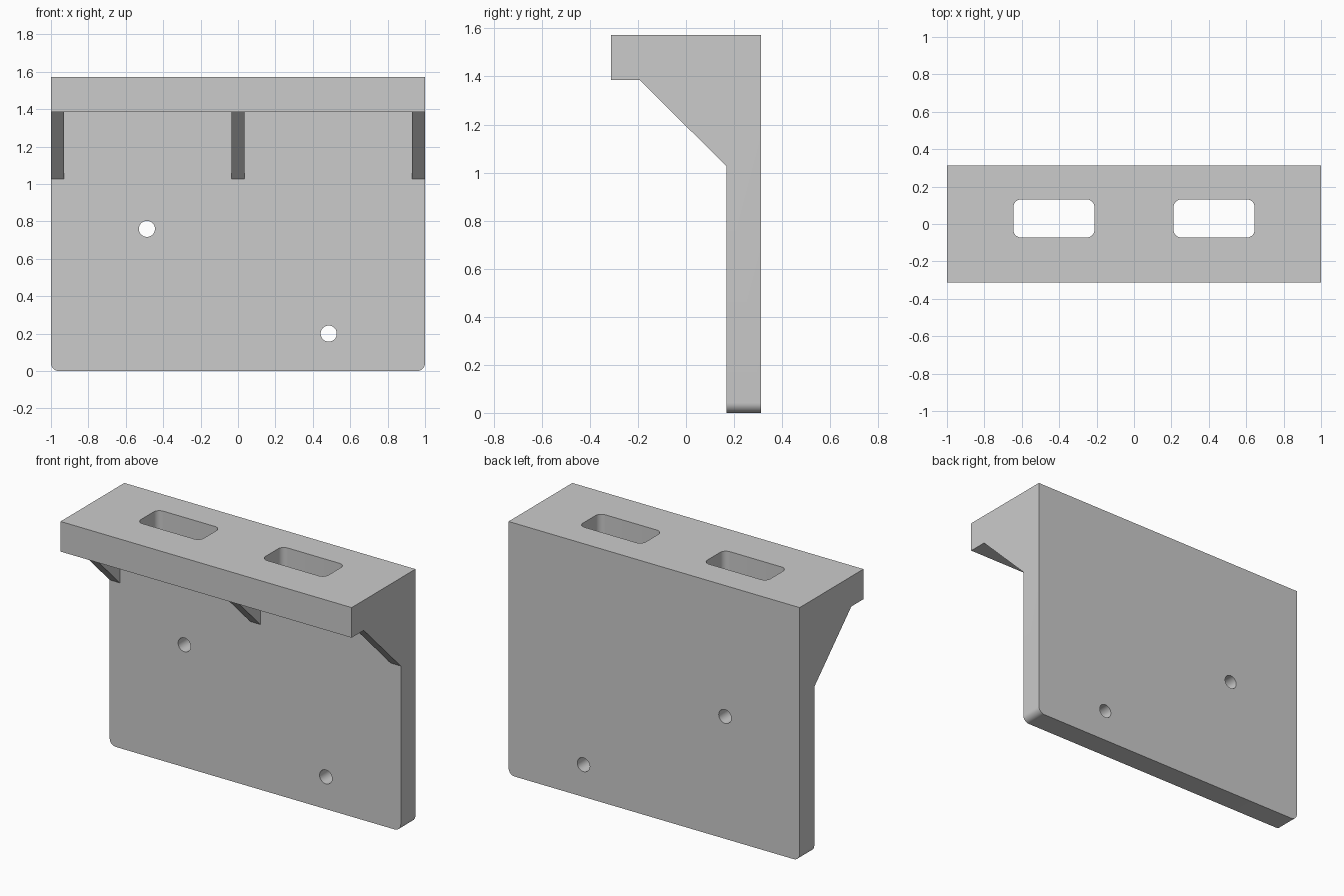
import bpy, bmesh, math

if "Cube" in bpy.data.objects:
    bpy.data.objects.remove(bpy.data.objects["Cube"])

W, D, H = 1.0, 0.313, 1.573          # half width, half depth, height
PLATE_Y, SLAB_Z = 0.169, 1.386       # plate front face, slab underside
RIB_Y, RIB_Z, RIB_W = -0.194, 1.026, 0.07


def side_prism(name, profile, x0, x1):
    """Extrude a (y, z) profile along x."""
    bm = bmesh.new()
    face = bm.faces.new([bm.verts.new((x0, y, z)) for y, z in profile])
    ext = bmesh.ops.extrude_face_region(bm, geom=[face])
    moved = [v for v in ext["geom"] if isinstance(v, bmesh.types.BMVert)]
    bmesh.ops.translate(bm, vec=(x1 - x0, 0, 0), verts=moved)
    bmesh.ops.recalc_face_normals(bm, faces=bm.faces)
    return link(name, bm)


def link(name, bm):
    mesh = bpy.data.meshes.new(name)
    bm.to_mesh(mesh)
    bm.free()
    obj = bpy.data.objects.new(name, mesh)
    bpy.context.collection.objects.link(obj)
    return obj


def round_edges(obj, axis, radius, max_z=9):
    """Round the edges that run along one axis at or below max_z."""
    bm = bmesh.new()
    bm.from_mesh(obj.data)
    edges = []
    for e in bm.edges:
        d = (e.verts[1].co - e.verts[0].co).normalized()
        if abs(d[axis]) > 0.99 and max(v.co.z for v in e.verts) < max_z:
            edges.append(e)
    bmesh.ops.bevel(bm, geom=edges, offset=radius, segments=8, profile=0.5, affect='EDGES')
    bm.to_mesh(obj.data)
    bm.free()


def cut(obj, cutter):
    """Subtract the cutter and discard it."""
    cutter.hide_render = True
    mod = obj.modifiers.new("cut", 'BOOLEAN')
    mod.operation, mod.solver, mod.object = 'DIFFERENCE', 'EXACT', cutter
    bpy.context.view_layer.objects.active = obj
    bpy.ops.object.modifier_apply(modifier=mod.name)
    bpy.data.objects.remove(cutter)


# Bracket body: plate, top slab and full-width gusset in one side profile
body = side_prism("shelf_bracket", [(D, 0), (D, H), (-D, H), (-D, SLAB_Z),
                                    (RIB_Y, SLAB_Z), (PLATE_Y, RIB_Z), (PLATE_Y, 0)], -W, W)
round_edges(body, 1, 0.042, 0.01)

for s in (-1, 1):
    # Hollow between the ribs
    xs = sorted((s * RIB_W / 2, s * (W - RIB_W)))
    cut(body, side_prism("rib_gap", [(RIB_Y - 0.05, SLAB_Z), (PLATE_Y, SLAB_Z),
                                     (PLATE_Y, RIB_Z - 0.05)], *xs))
    # Rounded slot through the slab
    slot = side_prism("slot", [(-0.072, 1.3), (0.131, 1.3), (0.131, 1.7), (-0.072, 1.7)],
                      s * 0.428 - 0.2165, s * 0.428 + 0.2165)
    round_edges(slot, 2, 0.04)
    cut(body, slot)

# Screw holes through the plate
for x, z in ((-0.487, 0.76), (0.485, 0.2)):
    bpy.ops.mesh.primitive_cylinder_add(vertices=48, radius=0.043, depth=0.6,
                                        location=(x, 0.24, z), rotation=(math.pi / 2, 0, 0))
    cut(body, bpy.context.object)

# Smooth the curved walls, keep the corners crisp
bpy.ops.object.select_all(action='DESELECT')
body.select_set(True)
bpy.context.view_layer.objects.active = body
bpy.ops.object.shade_smooth_by_angle(angle=math.radians(30))
